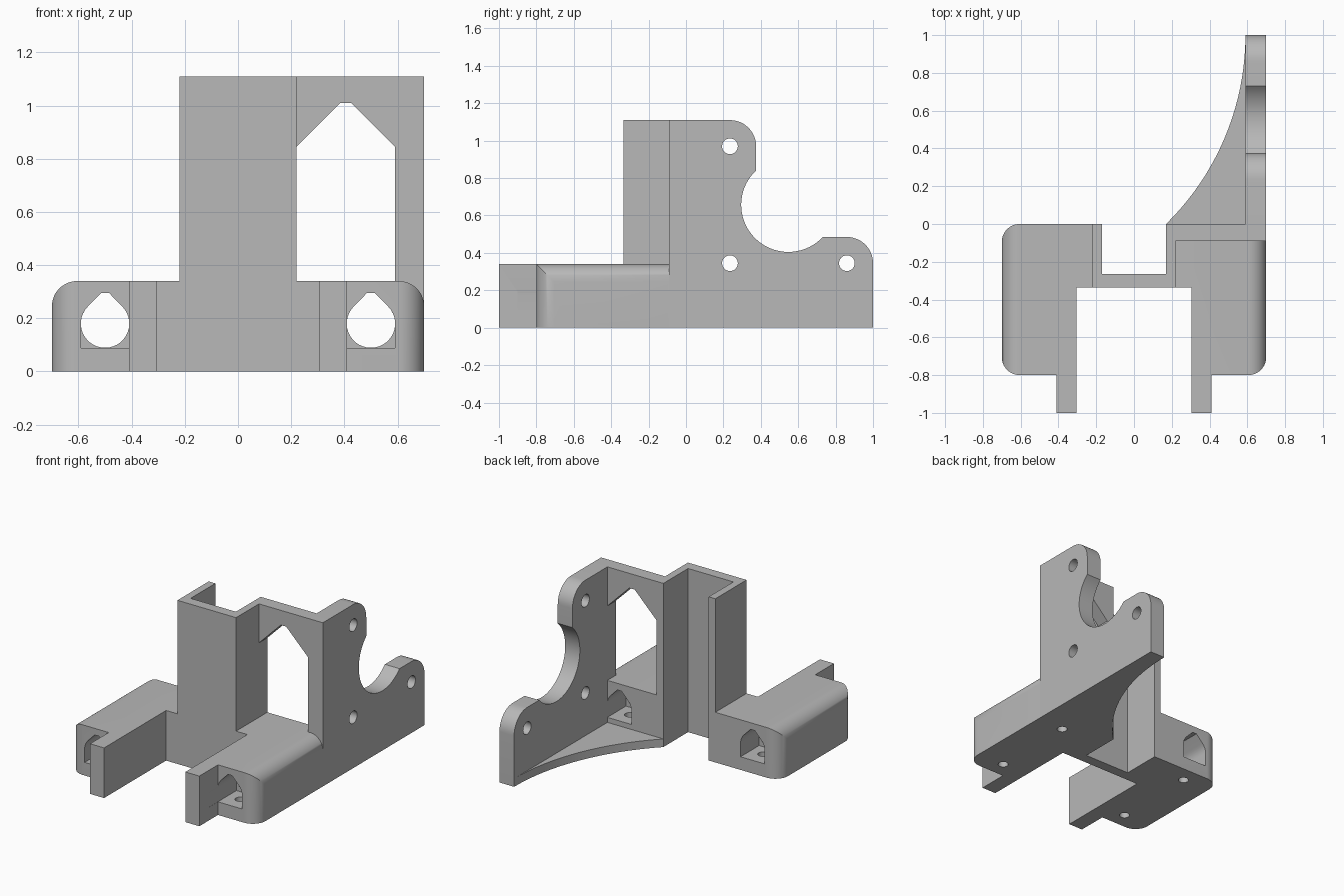
import bpy, bmesh
from math import cos, sin, radians, pi

cube = bpy.data.objects.get("Cube")
if cube:
    bpy.data.objects.remove(cube, do_unlink=True)

GREY = (0.48, 0.48, 0.48, 1)
grey = bpy.data.materials.new("plain grey")
grey.use_nodes = True
grey.diffuse_color = GREY
grey.node_tree.nodes["Principled BSDF"].inputs["Base Color"].default_value = GREY

# Where profile coordinates (u, v) and depth d go for each extrusion axis
PLACE = {"x": lambda u, v, d: (d, u, v),
         "y": lambda u, v, d: (u, d, v),
         "z": lambda u, v, d: (u, v, d)}


def prism(name, axis, points, low, high):
    """Extrude a closed profile along an axis."""
    bm = bmesh.new()
    place = PLACE[axis]
    ends = [[bm.verts.new(place(u, v, d)) for u, v in points] for d in (low, high)]
    bm.faces.new(ends[0])
    bm.faces.new(ends[1])
    for i in range(len(points)):
        j = (i + 1) % len(points)
        bm.faces.new((ends[0][i], ends[0][j], ends[1][j], ends[1][i]))
    bmesh.ops.recalc_face_normals(bm, faces=bm.faces)
    mesh = bpy.data.meshes.new(name)
    bm.to_mesh(mesh)
    bm.free()
    mesh.materials.append(grey)
    obj = bpy.data.objects.new(name, mesh)
    bpy.context.collection.objects.link(obj)
    return obj


def arc(u, v, r, start, end, steps=12):
    angles = [radians(start + (end - start) * i / steps) for i in range(steps + 1)]
    return [(u + r * cos(a), v + r * sin(a)) for a in angles]


def circle(u, v, r):
    return arc(u, v, r, 0, 360, 32)[:-1]


def combine(target, tool, operation="DIFFERENCE"):
    """Apply a boolean and discard its tool."""
    mod = target.modifiers.new("cut", "BOOLEAN")
    mod.operation = operation
    mod.solver = "EXACT"
    mod.object = tool
    bpy.context.view_layer.objects.active = target
    bpy.ops.object.modifier_apply(modifier=mod.name)
    bpy.data.objects.remove(tool, do_unlink=True)


parts = []
BASE_TOP, TOP, ROUND = 0.34, 1.11, 0.095
ROD_X, ROD_Z, ROD_R = 0.5, 0.18, 0.091


# Rod clamps: rounded blocks with front tabs, teardrop bores and screw holes
def rod_clamp(name, side):
    def flip(points):
        return [(side * u, v) for u, v in points]

    edge = 0.7 - ROUND
    footprint = [(0.305, -1), (0.41, -1), (0.41, -0.8)]
    footprint += arc(edge, -0.8 + ROUND, ROUND, -90, 0)
    footprint += arc(edge, -ROUND, ROUND, 0, 90)
    footprint += [(0.2, 0), (0.2, -0.335), (0.305, -0.335)]
    block = prism(name, "z", flip(footprint), 0, BASE_TOP)

    section = [(0.1, -0.1), (0.7, -0.1)] + arc(edge, BASE_TOP - ROUND, ROUND, 0, 90)
    section += [(0.1, BASE_TOP)]
    combine(block, prism("section", "y", flip(section), -1.1, 0.1), "INTERSECT")

    roof = [(ROD_X - 0.015, 0.295), (ROD_X + 0.015, 0.295)]
    bore = roof[::-1] + arc(ROD_X, ROD_Z, ROD_R, 135, 405, 28)
    combine(block, prism("bore", "y", flip(bore), -0.9, 0.1))

    # Square-bottomed pockets at both ends of the bore
    floor = ROD_Z - ROD_R
    pocket = roof[::-1] + arc(ROD_X, ROD_Z, ROD_R, 135, 180, 5)
    pocket += [(ROD_X - ROD_R, floor), (ROD_X + ROD_R, floor)]
    pocket += arc(ROD_X, ROD_Z, ROD_R, 0, 45, 5)
    for low, high in ((-0.9, -0.6), (-0.2, 0.1)):
        combine(block, prism("pocket", "y", flip(pocket), low, high))
    for y in (-0.69, -0.11):
        combine(block, prism("screw", "z", flip(circle(ROD_X, y, 0.032)), -0.1, 0.15))
    return block


parts.append(rod_clamp("left_rod_clamp", 1))
parts.append(rod_clamp("right_rod_clamp", -1))

# Tall U-shaped channel, open at the back, and its low front web
channel = [(-0.22, 0), (-0.22, -0.335), (0.22, -0.335), (0.22, 0),
           (0.17, 0), (0.17, -0.265), (-0.17, -0.265), (-0.17, 0)]
parts.append(prism("centre_channel", "z", channel, 0, TOP))

# Peaked header that bridges the channel and the side plate
header = [(0.22, TOP), (0.59, TOP), (0.59, 0.845),
          (0.425, 1.01), (0.385, 1.01), (0.22, 0.845)]
parts.append(prism("window_header", "y", header, -0.09, 0))

# Motor side plate with rounded lugs and a round bite
CORNER, NEAR, FAR, LOW, HIGH = 0.14, 0.235, 0.86, 0.345, 0.97
profile = [(-0.09, 0), (1, 0)]
profile += arc(FAR, LOW, CORNER, 0, 90)
profile += arc(0.547, 0.657, 0.252, -43, -227, 36)
profile += arc(NEAR, HIGH, CORNER, 0, 90)
profile += [(-0.09, TOP)]
plate = prism("motor_plate", "x", profile, 0.59, 0.7)
for y, z in ((NEAR, HIGH), (NEAR, LOW), (FAR, LOW)):
    combine(plate, prism("screw", "x", circle(y, z, 0.042), 0.5, 0.8))
parts.append(plate)

# Thin curved gusset along the bottom of the plate
gusset = [(0.59, 0)] + arc(-0.81, 1, 1.4, 0, -45.6, 20)
parts.append(prism("curved_gusset", "z", gusset, 0, 0.055))

# Smooth the round faces and keep the hard edges
bpy.ops.object.select_all(action="DESELECT")
for part in parts:
    part.select_set(True)
bpy.context.view_layer.objects.active = parts[0]
bpy.ops.object.shade_smooth_by_angle(angle=pi / 6)
